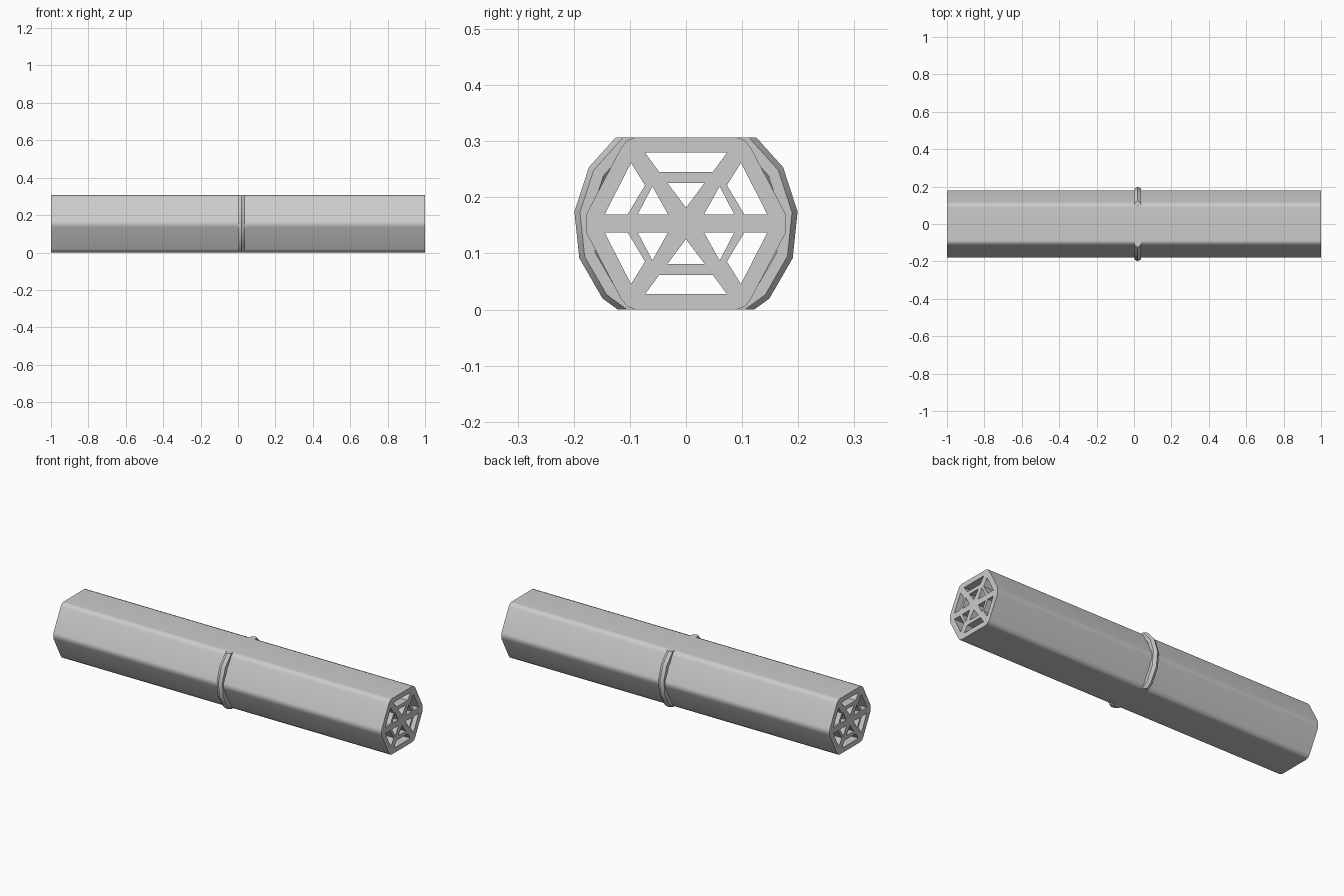
import bpy, bmesh, math
from mathutils import Matrix

if "Cube" in bpy.data.objects:
    bpy.data.objects.remove(bpy.data.objects["Cube"], do_unlink=True)

HEIGHT = 0.307
MID = HEIGHT / 2
# Local profile plane (x, y) and extrusion (z) become world (y, z) and x
SIDEWAYS = Matrix(((0, 0, 1, 0), (1, 0, 0, 0), (0, 1, 0, MID), (0, 0, 0, 1)))

grey = bpy.data.materials.new("plain_grey")
grey.use_nodes = True
grey.diffuse_color = (0.6, 0.6, 0.6, 1)
grey.node_tree.nodes["Principled BSDF"].inputs["Base Color"].default_value = (0.6, 0.6, 0.6, 1)


def finish(obj, angle):
    obj.data.materials.clear()
    obj.data.materials.append(grey)
    bpy.ops.object.select_all(action="DESELECT")
    obj.select_set(True)
    bpy.context.view_layer.objects.active = obj
    bpy.ops.object.shade_smooth_by_angle(angle=math.radians(angle))


def flip(points, sx, sy):
    return [(x * sx, y * sy) for x, y in points]


# Rounded hexagon outline, from one quarter
quarter = [(0.09, MID), (0.105, 0.148), (0.116, 0.134), (0.178, 0.016)]
half = quarter + flip(quarter, 1, -1)[::-1]
loops = [half + flip(half, -1, 1)[::-1]]

# Web openings: outer and inner rings, mirrored about the centre
top_slot = [(-0.073, 0.126), (0.073, 0.126), (0.048, 0.092), (-0.048, 0.092)]
top_triangle = [(-0.033, 0.072), (0.033, 0.072), (0, 0.028)]
side_slot = [(0.098, 0.108), (0.145, 0.016), (0.104, 0.016), (0.073, 0.068)]
side_triangle = [(0.06, 0.066), (0.086, 0.016), (0.032, 0.016)]
for sy in (1, -1):
    loops += [flip(top_slot, 1, sy), flip(top_triangle, 1, sy)]
    for sx in (1, -1):
        loops += [flip(side_slot, sx, sy), flip(side_triangle, sx, sy)]

# Long extruded body with open channels
curve = bpy.data.curves.new("body_profile", "CURVE")
curve.dimensions = "2D"
curve.fill_mode = "BOTH"
curve.extrude = 1.0
for loop in loops:
    spline = curve.splines.new("POLY")
    spline.points.add(len(loop) - 1)
    for point, (x, y) in zip(spline.points, loop):
        point.co = (x, y, 0, 1)
    spline.use_cyclic_u = True
profile = bpy.data.objects.new("body_profile", curve)
bpy.context.collection.objects.link(profile)
bpy.context.view_layer.update()
mesh = bpy.data.meshes.new_from_object(profile.evaluated_get(bpy.context.evaluated_depsgraph_get()))
bpy.data.objects.remove(profile, do_unlink=True)
bm = bmesh.new()
bm.from_mesh(mesh)
bmesh.ops.remove_doubles(bm, verts=bm.verts, dist=0.0001)
bm.transform(SIDEWAYS)
bmesh.ops.recalc_face_normals(bm, faces=bm.faces)
bm.to_mesh(mesh)
bm.free()
mesh.name = "body"
body = bpy.data.objects.new("body", mesh)
bpy.context.collection.objects.link(body)
finish(body, 40)
body.modifiers.new("flat_sides", "WEIGHTED_NORMAL").keep_sharp = True

# Middle ring, trimmed flush with the top and bottom of the body
bpy.ops.mesh.primitive_torus_add(major_segments=15, minor_segments=6,
                                 major_radius=0.18, minor_radius=0.02)
ring = bpy.context.object
ring.name = "middle_ring"
bm = bmesh.new()
bm.from_mesh(ring.data)
bm.transform(Matrix.Rotation(math.radians(-90), 4, "Z"))
bm.transform(Matrix.Translation((0.02, 0, 0)) @ SIDEWAYS)
for z, up in ((HEIGHT, 1), (0, -1)):
    cut = bmesh.ops.bisect_plane(bm, geom=bm.verts[:] + bm.edges[:] + bm.faces[:],
                                 plane_co=(0, 0, z), plane_no=(0, 0, up), clear_outer=True)
    rim = [e for e in cut["geom_cut"] if isinstance(e, bmesh.types.BMEdge)]
    bmesh.ops.holes_fill(bm, edges=rim)
bmesh.ops.recalc_face_normals(bm, faces=bm.faces)
bm.to_mesh(ring.data)
bm.free()
finish(ring, 30)
